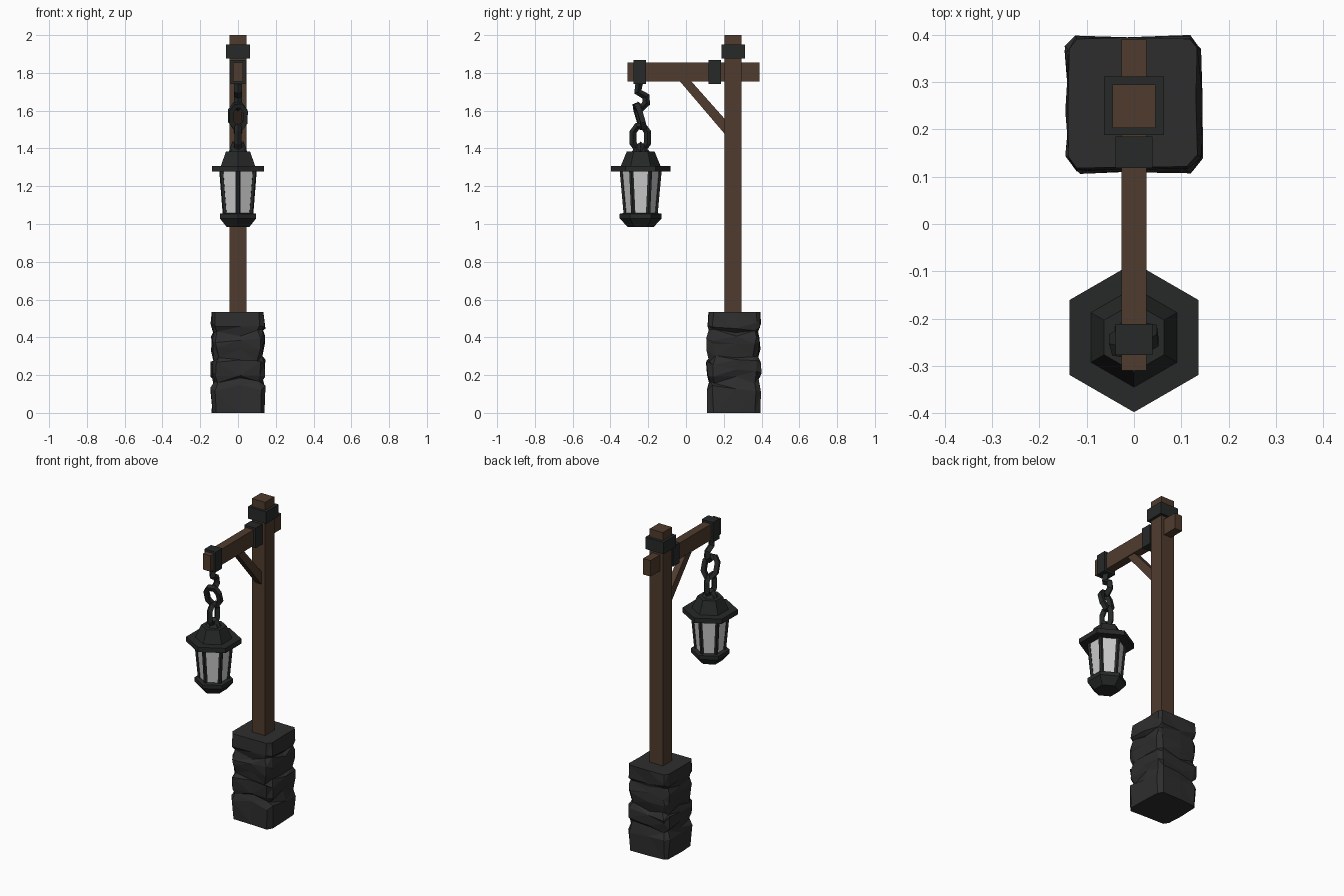
import bpy, bmesh, math, random
from mathutils import Vector

if "Cube" in bpy.data.objects:
    bpy.data.objects.remove(bpy.data.objects["Cube"])

random.seed(4)


def material(name, rgb):
    m = bpy.data.materials.new(name)
    m.diffuse_color = (*rgb, 1)
    m.use_nodes = True
    m.node_tree.nodes["Principled BSDF"].inputs["Base Color"].default_value = m.diffuse_color
    return m


WOOD = material("wood", (0.078, 0.044, 0.027))
IRON = material("iron", (0.02, 0.022, 0.022))
STONE = material("stone", (0.027, 0.027, 0.027))
GLASS = material("glass", (0.55, 0.55, 0.55))
LY = -0.24   # lantern axis
PY = 0.249   # post axis


def finish(name, bm, mat):
    bmesh.ops.recalc_face_normals(bm, faces=bm.faces)
    me = bpy.data.meshes.new(name)
    bm.to_mesh(me)
    bm.free()
    ob = bpy.data.objects.new(name, me)
    bpy.context.collection.objects.link(ob)
    me.materials.append(mat)
    return ob


def loft(name, rings, mat):
    """Skin a stack of closed rings and cap both ends."""
    bm = bmesh.new()
    vs = [[bm.verts.new(p) for p in r] for r in rings]
    n = len(vs[0])
    for a, b in zip(vs, vs[1:]):
        for i in range(n):
            bm.faces.new((a[i], a[(i + 1) % n], b[(i + 1) % n], b[i]))
    bm.faces.new(vs[0])
    bm.faces.new(vs[-1])
    return finish(name, bm, mat)


def box(name, x, y0, y1, z0, z1, mat):
    ring = lambda z: [(-x, y0, z), (x, y0, z), (x, y1, z), (-x, y1, z)]
    return loft(name, [ring(z0), ring(z1)], mat)


def hexagon(r, z):
    return [(r * math.sin(k * math.pi / 3), LY + r * math.cos(k * math.pi / 3), z)
            for k in range(6)]


def hex_stack(name, profile, mat):
    return loft(name, [hexagon(r, z) for r, z in profile], mat)


def rod(name, pts, closed, radius=0.019):
    """Four-sided bar swept along a path."""
    cu = bpy.data.curves.new(name, 'CURVE')
    cu.dimensions = '3D'
    cu.bevel_depth = radius
    cu.bevel_resolution = 0
    cu.use_fill_caps = True
    sp = cu.splines.new('POLY')
    sp.points.add(len(pts) - 1)
    for p, co in zip(sp.points, pts):
        p.co = (*co, 1)
    sp.use_cyclic_u = closed
    sp.use_smooth = False
    cu.materials.append(IRON)
    ob = bpy.data.objects.new(name, cu)
    bpy.context.collection.objects.link(ob)
    bpy.ops.object.select_all(action='DESELECT')
    ob.select_set(True)
    bpy.context.view_layer.objects.active = ob
    bpy.ops.object.convert(target='MESH')
    bpy.ops.object.shade_flat()


def link(name, centre, side, up, a=0.038, b=0.06):
    outline = [(a, b * .5), (a * .45, b), (-a * .45, b), (-a, b * .5),
               (-a, -b * .5), (-a * .45, -b), (a * .45, -b), (a, -b * .5)]
    c, s, u = Vector(centre), Vector(side).normalized(), Vector(up).normalized()
    rod(name, [c + s * p + u * q for p, q in outline], True)


# Rough stone base: uneven courses with notches between them
levels = [(0, .137), (.13, .141), (.175, .126), (.21, .142), (.265, .141),
          (.29, .124), (.35, .139), (.39, .139), (.425, .127), (.46, .14), (.535, .137)]
square = [(-1, -.8), (-.85, -1), (.1, -1), (.85, -1), (1, -.8), (1, .1),
          (1, .85), (.85, 1), (-.1, 1), (-.85, 1), (-1, .85), (-1, -.1)]
rings = []
for z, h in levels:
    flat = z in (0, .535)
    rings.append([((u * (h + random.uniform(-.007, .006))),
                   .252 + v * (h + random.uniform(-.007, .006)),
                   z if flat else z + random.uniform(-.02, .02)) for u, v in square])
base = loft("stone_base", rings, STONE)
bm = bmesh.new()
bm.from_mesh(base.data)
bmesh.ops.triangulate(bm, faces=bm.faces)
bm.to_mesh(base.data)
bm.free()

# Timber post, arm and brace
box("post", .046, PY - .046, PY + .046, .5, 2.0, WOOD)
box("arm", .026, -.31, .39, 1.755, 1.855, WOOD)
loft("brace", [[(x, -.045, 1.77), (x, .015, 1.77), (x, .215, 1.545), (x, .215, 1.465)]
               for x in (-.02, .02)], WOOD)

# Iron bands
box("post_band", .063, PY - .061, PY + .063, 1.875, 1.95, IRON)
box("arm_band_outer", .039, -.277, -.212, 1.742, 1.868, IRON)
box("arm_band_inner", .039, .118, .185, 1.742, 1.868, IRON)

# Hook and chain
rod("hook", [(0, y, z) for y, z in [(-.245, 1.76), (-.255, 1.70), (-.212, 1.675),
                                    (-.21, 1.64), (-.235, 1.615), (-.265, 1.63)]], False, .021)
link("upper_link", (0, -.245, 1.57), (1, .2, 0), (0, -.3, 1))
link("lower_link", (0, -.242, 1.457), (0, 1, 0), (0, 0, 1))
rod("lantern_loop", [(-.03, LY, 1.375), (-.018, LY, 1.42), (.018, LY, 1.42),
                     (.03, LY, 1.375)], False, .02)

# Lantern roof, brim, foot
hex_stack("lantern_roof", [(.108, 1.30), (.073, 1.385)], IRON)
hex_stack("lantern_finial", [(.05, 1.38), (.03, 1.405)], IRON)
hex_stack("lantern_brim", [(.158, 1.277), (.158, 1.307)], IRON)
hex_stack("lantern_foot", [(.07, .985), (.111, 1.03), (.111, 1.054), (.09, 1.058)], IRON)

# Glass panes and corner bars
hex_stack("lantern_glass", [(.082, 1.05), (.102, 1.28)], GLASS)
for k in range(6):
    a = k * math.pi / 3
    out = Vector((math.sin(a), math.cos(a), 0))
    side = Vector((out.y, -out.x, 0))
    ring = []
    for r, z in ((.09, 1.05), (.111, 1.28)):
        c = Vector((0, LY, z))
        ring.append([c + out * (r - .012) + side * .013, c + out * r + side * .006,
                     c + out * r - side * .006, c + out * (r - .012) - side * .013,
                     c + out * (r - .024)])
    loft(f"lantern_bar_{k + 1}", ring, IRON)
